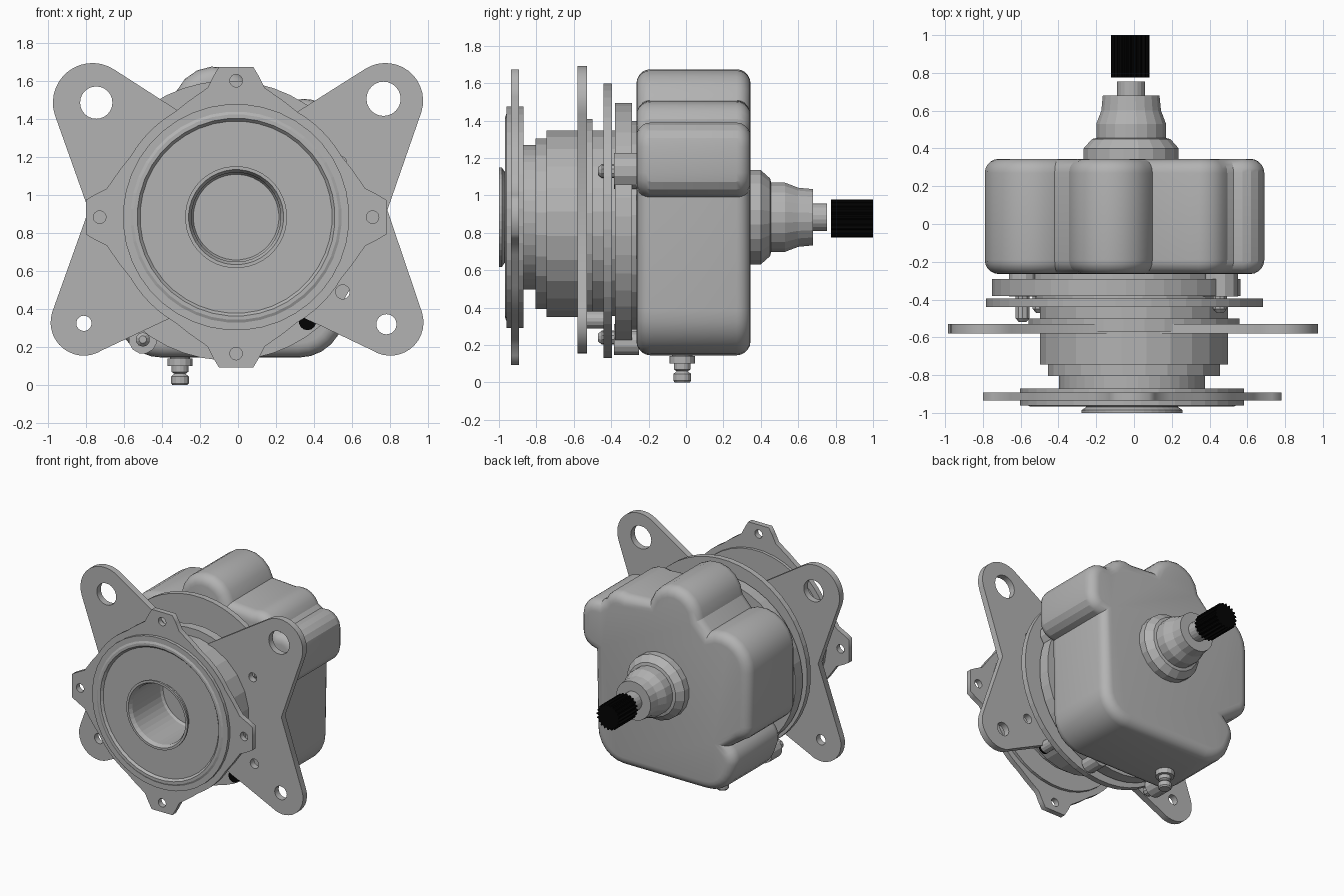
import bpy, bmesh
from math import sin, cos, radians, pi, tau
from mathutils import Matrix

if "Cube" in bpy.data.objects:
    bpy.data.objects.remove(bpy.data.objects["Cube"])


def material(name, rgb, rough):
    m = bpy.data.materials.new(name)
    m.use_nodes = True
    m.diffuse_color = (*rgb, 1)
    node = m.node_tree.nodes["Principled BSDF"]
    node.inputs["Base Color"].default_value = (*rgb, 1)
    node.inputs["Roughness"].default_value = rough
    return m


GREY = material("cast grey", (0.45, 0.45, 0.45), 0.6)
BLACK = material("spline black", (0.001, 0.001, 0.001), 0.6)
CX, CZ = -0.01, 0.883  # main shaft axis


def finish(name, mesh, mat, smooth=None):
    ob = bpy.data.objects.new(name, mesh)
    bpy.context.collection.objects.link(ob)
    mesh.materials.clear()
    mesh.materials.append(mat)
    if smooth:
        bpy.ops.object.select_all(action="DESELECT")
        ob.select_set(True)
        bpy.context.view_layer.objects.active = ob
        bpy.ops.object.shade_smooth_by_angle(angle=radians(smooth))
    return ob


def lathe(name, profile, x=CX, z=CZ, n=24, mat=GREY, vertical_y=None, end_cap=True):
    """Revolve (radius, position) pairs about y, or about z when vertical_y is set."""
    bm = bmesh.new()
    rings = []
    for r, p in profile:
        ring = []
        for i in range(n):
            a = tau * (i + 0.5) / n
            if vertical_y is None:
                co = (x + r * cos(a), p, z + r * sin(a))
            else:
                co = (x + r * cos(a), vertical_y + r * sin(a), p)
            ring.append(bm.verts.new(co))
        rings.append(ring)
    for a, b in zip(rings, rings[1:]):
        for i in range(n):
            j = (i + 1) % n
            bm.faces.new((a[i], a[j], b[j], b[i]))
    bm.faces.new(rings[0])
    if end_cap:
        bm.faces.new(rings[-1])
    bmesh.ops.recalc_face_normals(bm, faces=bm.faces)
    mesh = bpy.data.meshes.new(name)
    bm.to_mesh(mesh)
    bm.free()
    return finish(name, mesh, mat)


def disc(name, r, y0, y1, x=CX, z=CZ, n=24, mat=GREY):
    return lathe(name, [(r, y0), (r, y1)], x, z, n, mat)


def prism(points, y0, depth):
    """bmesh of an xz outline extruded along y."""
    bm = bmesh.new()
    face = bm.faces.new([bm.verts.new((x, y0, z)) for x, z in points])
    ext = bmesh.ops.extrude_face_region(bm, geom=[face])["geom"]
    moved = [v for v in ext if isinstance(v, bmesh.types.BMVert)]
    bmesh.ops.translate(bm, vec=(0, depth, 0), verts=moved)
    bmesh.ops.recalc_face_normals(bm, faces=bm.faces)
    return bm


def arc(x, z, r, a0, a1, n=6):
    angles = [radians(a0 + (a1 - a0) * i / n) for i in range(n + 1)]
    return [(x + r * cos(a), z + r * sin(a)) for a in angles]


def hole(x, z, r):
    return arc(x, z, r, 0, 345, 23)


def plate(name, outline, holes, y0, y1):
    """Flat plate in the xz plane with round holes, between y0 and y1."""
    cu = bpy.data.curves.new(name, "CURVE")
    cu.dimensions, cu.fill_mode = "2D", "BOTH"
    cu.extrude = (y1 - y0) / 2
    for pts in [outline] + holes:
        sp = cu.splines.new("POLY")
        sp.points.add(len(pts) - 1)
        for p, (x, z) in zip(sp.points, pts):
            p.co = (x, z, 0, 1)
        sp.use_cyclic_u = True
    temp = bpy.data.objects.new(name + " outline", cu)
    bpy.context.collection.objects.link(temp)
    deps = bpy.context.evaluated_depsgraph_get()
    mesh = bpy.data.meshes.new_from_object(temp.evaluated_get(deps))
    bpy.data.objects.remove(temp)
    mesh.transform(Matrix.Translation((0, (y0 + y1) / 2, 0)) @ Matrix.Rotation(pi / 2, 4, "X"))
    return finish(name, mesh, GREY)


# Lobed gear housing with rounded rims
outline = (arc(0.56, 1.12, 0.13, -85, 0, 4) + arc(0.56, 1.26, 0.13, 0, 105, 5)
           + arc(0.35, 1.35, 0.155, 22, 110, 5) + arc(-0.12, 1.45, 0.225, 15, 175, 8)
           + [(-0.42, 1.39)] + arc(-0.53, 1.16, 0.26, 78, 180)
           + arc(-0.66, 0.73, 0.13, 180, 250, 4) + arc(-0.52, 0.42, 0.14, 125, 190, 4)
           + arc(-0.40, 0.385, 0.24, 200, 270, 5) + arc(0.32, 0.385, 0.24, 270, 360))
bm = prism(outline, -0.265, 0.61)
rims = [e for e in bm.edges if abs(e.verts[0].co.y - e.verts[1].co.y) < 0.01]
bmesh.ops.bevel(bm, geom=rims, offset=0.075, segments=5, profile=0.5, affect="EDGES", clamp_overlap=False)
housing = bpy.data.meshes.new("gear_housing")
bm.to_mesh(housing)
bm.free()
finish("gear_housing", housing, GREY, 20)

# Rear bearing nose, output pin and splined end
lathe("rear_nose", [(0.255, 0.30), (0.255, 0.40), (0.21, 0.45), (0.187, 0.455), (0.187, 0.53),
                    (0.16, 0.60), (0.152, 0.68), (0.075, 0.68), (0.075, 0.755)], -0.015, n=20)
TEETH = 20
teeth = []
for i in range(TEETH * 4):
    a = tau * i / (TEETH * 4)
    r = 0.102 if i % 4 < 2 else 0.088
    teeth.append((-0.02 + r * cos(a), 0.877 + r * sin(a)))
bm = prism(teeth, 0.775, 0.225)
spline_mesh = bpy.data.meshes.new("splined_end")
bm.to_mesh(spline_mesh)
bm.free()
finish("splined_end", spline_mesh, BLACK)

# Neck, gasket ring and backing disc in front of the housing
disc("housing_neck", 0.56, -0.30, -0.24, -0.06, 0.84, 32)
disc("gasket_ring", 0.66, -0.38, -0.29, -0.095, 0.835, 40)
disc("ring_core", 0.50, -0.40, -0.37, -0.02, 0.85)
disc("backing_disc", 0.735, -0.44, -0.395, -0.05, 0.865, 48)

# Stepped barrel between the flanges, open towards the bore
lathe("barrel", [(0.503, -0.42), (0.503, -0.745), (0.46, -0.745), (0.46, -0.805),
                 (0.30, -0.805)], 0, 0.848, end_cap=False)

# Four-armed mounting plate with its hub
plate_outline = (arc(0.775, 1.495, 0.198, -18, 123, 14) + [(0, 1.24)]
                 + arc(-0.765, 1.485, 0.208, 57, 198, 14) + [(-0.785, 0.92)]
                 + arc(-0.81, 0.33, 0.175, 162, 303, 14) + [(0, 0.52)]
                 + arc(0.80, 0.33, 0.175, 237, 378, 14) + [(0.785, 0.92)])
plate("mounting_plate", plate_outline,
      [hole(-0.745, 1.485, 0.085), hole(0.765, 1.505, 0.09), hole(-0.81, 0.325, 0.04),
       hole(0.78, 0.32, 0.053), hole(0.535, 1.17, 0.035), hole(0.55, 0.49, 0.037)], -0.58, -0.53)
disc("plate_hub", 0.56, -0.57, -0.50, 0, 0.85, 32)

# Eared front plate: one quarter of the outline repeated four times
eared, ear_holes = [], []
for k in range(4):
    a = k * pi / 2
    quarter = [(0.61, -0.25), (0.645, -0.20), (0.68, -0.15), (0.74, -0.12), (0.79, -0.09)]
    quarter += [(u, -v) for u, v in reversed(quarter)]
    quarter += arc(0, 0, 0.64, 30, 60, 6)
    eared += [(CX + u * cos(a) - v * sin(a), CZ + u * sin(a) + v * cos(a)) for u, v in quarter]
    ear_holes.append(hole(CX + 0.717 * cos(a), CZ + 0.717 * sin(a), 0.033))
bore = hole(CX, CZ, 0.30)
plate("eared_plate", eared, ear_holes + [bore], -0.935, -0.893)

# Front flange with raised bead, bored snout and neck
lathe("front_flange", [(0.225, -0.60), (0.235, -0.62), (0.235, -0.97), (0.25, -1.0), (0.268, -1.0),
                       (0.268, -0.985), (0.245, -0.97), (0.245, -0.95), (0.505, -0.95),
                       (0.52, -0.967), (0.54, -0.967), (0.555, -0.96),
                       (0.595, -0.96), (0.595, -0.87), (0.388, -0.87), (0.388, -0.79)],
      n=40, end_cap=False)

# Bosses and screws around the gasket ring
for i, (x, z, front, size) in enumerate([(-0.59, 1.12, -0.52, 0.075), (0.455, 1.13, -0.47, 0.1),
                                         (-0.50, 0.24, -0.47, 0.075)]):
    disc(f"boss_{i}", size, -0.385, -0.25, x, z, 12)
    lathe(f"screw_{i}", [(0.02, front), (0.038, front + 0.02), (0.038, -0.25)], x, z, 10)
disc("lower_boss", 0.065, -0.385, -0.25, 0.1, 0.21, 12)

# Black-headed plug below the plate hub
disc("plug_head", 0.046, -0.575, -0.555, 0.365, 0.335, 14, BLACK)
disc("plug_body", 0.046, -0.555, -0.42, 0.365, 0.335, 14)

# Drain nipple underneath
lathe("drain_nipple", [(0.04, 0.0), (0.048, 0.01), (0.048, 0.045), (0.03, 0.06), (0.045, 0.07),
                       (0.045, 0.10), (0.068, 0.10), (0.068, 0.14), (0.055, 0.14), (0.055, 0.20)],
      -0.305, n=14, vertical_y=-0.02)
